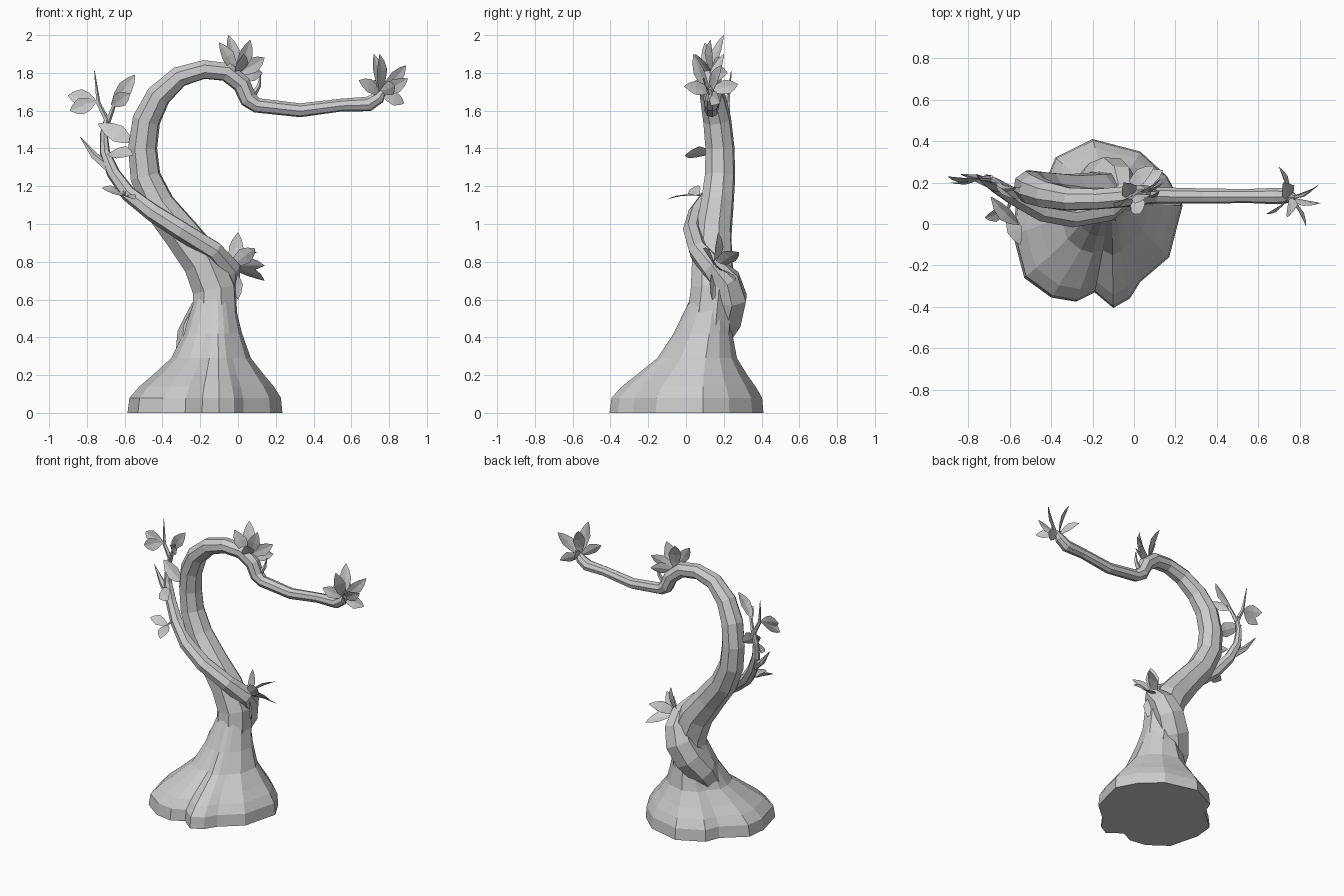
import bpy, bmesh, math
from mathutils import Vector

if "Cube" in bpy.data.objects:
    bpy.data.objects.remove(bpy.data.objects["Cube"])

grey = bpy.data.materials.new("plain_grey")
grey.use_nodes = True
grey.diffuse_color = (0.6, 0.6, 0.6, 1)
grey.node_tree.nodes["Principled BSDF"].inputs["Base Color"].default_value = (0.6, 0.6, 0.6, 1)


def finish(name, bm, closed=True):
    if closed:
        bmesh.ops.recalc_face_normals(bm, faces=bm.faces[:])
    mesh = bpy.data.meshes.new(name)
    bm.to_mesh(mesh)
    bm.free()
    mesh.materials.append(grey)
    obj = bpy.data.objects.new(name, mesh)
    bpy.context.collection.objects.link(obj)
    return obj


def loft(name, rings):
    """Skin a stack of equal rings and cap both ends."""
    bm = bmesh.new()
    loops = [[bm.verts.new(p) for p in ring] for ring in rings]
    n = len(loops[0])
    for a, b in zip(loops, loops[1:]):
        for i in range(n):
            j = (i + 1) % n
            bm.faces.new((a[i], a[j], b[j], b[i]))
    bm.faces.new(loops[0])
    bm.faces.new(loops[-1])
    return finish(name, bm)


def tube(name, path, sides=8):
    """Tapered faceted limb through (x, y, z, radius) stations."""
    pts = [Vector(p[:3]) for p in path]
    side = Vector((0.3, -1, 0.1))
    rings = []
    for i, p in enumerate(pts):
        ahead = pts[min(i + 1, len(pts) - 1)] - p
        behind = p - pts[max(i - 1, 0)]
        axis = (ahead.normalized() + behind.normalized()).normalized()
        side = (side - axis * side.dot(axis)).normalized()
        other = axis.cross(side)
        r = path[i][3]
        rings.append([p + r * (side * math.cos(t) + other * math.sin(t))
                      for t in (math.tau * k / sides for k in range(sides))])
    return loft(name, rings)


def leaf(name, base, tip, width=0.085, facing=(0.3, -1, 0.2)):
    """Thin pointed leaf, folded along its midrib."""
    base, tip = Vector(base), Vector(tip)
    axis = tip - base
    across = axis.cross(Vector(facing)).normalized()
    normal = across.cross(axis).normalized()
    bm = bmesh.new()
    rows = []
    for t, w in ((0, 0.08), (0.3, 0.75), (0.58, 1), (0.82, 0.6), (1, 0.03)):
        mid = base + axis * t + normal * 0.05 * axis.length * math.sin(math.pi * t)
        half = across * width * w / 2
        lift = normal * width * w * 0.08
        rows.append([bm.verts.new(p) for p in (mid - half + lift, mid, mid + half + lift)])
    for a, b in zip(rows, rows[1:]):
        for k in (0, 1):
            bm.faces.new((a[k], a[k + 1], b[k + 1], b[k]))
    return finish(name, bm, closed=False)


def cluster(name, base, tips, width=0.085, facing=(0.3, -1, 0.2)):
    for i, tip in enumerate(tips):
        leaf(f"{name}_{i + 1}", base, tip, width, facing)


# Lobed root flare blending into the round trunk
outline = [(.235, .09), (.17, -.16), (.03, -.28), (-.02, -.36), (-.1, -.405), (-.19, -.33),
           (-.28, -.375), (-.4, -.355), (-.53, -.26), (-.585, -.05), (-.57, .09), (-.42, .22),
           (-.38, .32), (-.2, .41), (.03, .35), (.16, .23)]
rings = []
for z, spread, r in ((0, 1, .11), (.08, .97, .11), (.14, .82, .11), (.2, .62, .11),
                     (.29, .34, .11), (.42, .15, .112), (.62, 0, .1)):
    cx, cy = -.125, .05 + .13 * z
    ring = []
    for x, y in outline:
        a = math.atan2(y, x + .17)
        inner = Vector((cx + r * math.cos(a), cy + r * math.sin(a), z))
        ring.append(inner.lerp(Vector((x, y, z)), spread))
    rings.append(ring)
loft("root_flare", rings)

# Arching trunk and its long side arm
tube("trunk", [
    (-.12, .1, .25, .12), (-.12, .12, .45, .125), (-.125, .14, .65, .12), (-.185, .14, .8, .113),
    (-.3, .145, .95, .1), (-.42, .165, 1.1, .09), (-.49, .18, 1.25, .083),
    (-.505, .18, 1.4, .079), (-.485, .165, 1.55, .076), (-.42, .14, 1.68, .068),
    (-.31, .12, 1.78, .058), (-.18, .12, 1.818, .052), (-.06, .13, 1.805, .052),
    (.02, .14, 1.74, .05), (.055, .14, 1.66, .047), (.1, .138, 1.628, .04),
    (.33, .135, 1.602, .037), (.55, .135, 1.63, .034), (.69, .135, 1.635, .04),
    (.745, .135, 1.67, .034), (.78, .13, 1.72, .01)])

# Vine that winds round the back of the trunk, then out to the right
tube("vine", [
    (-.22, .03, .24, .07), (-.24, .08, .32, .09), (-.225, .14, .41, .1),
    (-.165, .2, .51, .108), (-.11, .225, .61, .105), (-.075, .205, .7, .088),
    (-.055, .14, .77, .067), (-.13, .065, .86, .054), (-.3, .035, .965, .052),
    (-.45, .06, 1.06, .048), (-.58, .13, 1.16, .042), (-.66, .18, 1.27, .036),
    (-.705, .21, 1.38, .028), (-.71, .22, 1.48, .02), (-.69, .22, 1.57, .015)], 7)
twigs = {
    "twig_low": [(-.66, .18, 1.28, .03), (-.76, .22, 1.36, .02), (-.835, .24, 1.46, .002)],
    "twig_tall": [(-.69, .22, 1.54, .016), (-.74, .22, 1.64, .012), (-.76, .24, 1.81, .002)],
    "twig_inner": [(-.69, .22, 1.54, .015), (-.66, .2, 1.62, .011), (-.62, .17, 1.69, .004)],
    "twig_side": [(-.6, .15, 1.19, .016), (-.6, .1, 1.165, .01), (-.61, .06, 1.15, .003)],
    "twig_crown": [(.07, .14, 1.67, .02), (.11, .15, 1.73, .012), (.12, .16, 1.79, .003)],
}
for name, path in twigs.items():
    tube(name, path, 5)

# Leaf clusters
cluster("crown_leaf", (-.01, .14, 1.79), [
    (-.1, .1, 1.96), (-.05, .2, 2), (.065, .13, 1.975), (.14, .2, 1.88),
    (.03, .05, 1.9), (.13, .22, 1.8)], .085, (.7, -1, .2))
cluster("arm_leaf", (.75, .13, 1.69), [
    (.64, .05, 1.76), (.72, .2, 1.9), (.75, .04, 1.9), (.89, .19, 1.84), (.9, .1, 1.77),
    (.88, .18, 1.64)], .08, (.9, -1, .2))
cluster("arm_side_leaf", (.75, .13, 1.7), [(.7, .275, 1.74), (.83, -.01, 1.73)], .08, (1, .2, .3))
cluster("vine_leaf", (-.04, .15, .77), [
    (0, .17, .955), (.09, .09, .87), (.14, .16, .78), (.14, .26, .7), (0, .14, .6),
    (.1, .28, .85)], .09, (.5, .7, .6))
cluster("outer_leaf", (-.75, .22, 1.65), [(-.9, .23, 1.68), (-.89, .2, 1.6)], .09)
cluster("inner_leaf", (-.67, .2, 1.63), [(-.545, .18, 1.79), (-.57, .12, 1.69)], .08)
leaf("broad_leaf", (-.74, .21, 1.53), (-.56, .17, 1.43), .1)
leaf("low_leaf", (-.69, .13, 1.37), (-.555, -.005, 1.365), .095, (-.4, -.5, .7))
cluster("side_leaf", (-.61, .07, 1.15), [(-.55, -.1, 1.13), (-.72, .03, 1.19)], .075, (.2, -.7, 1))
